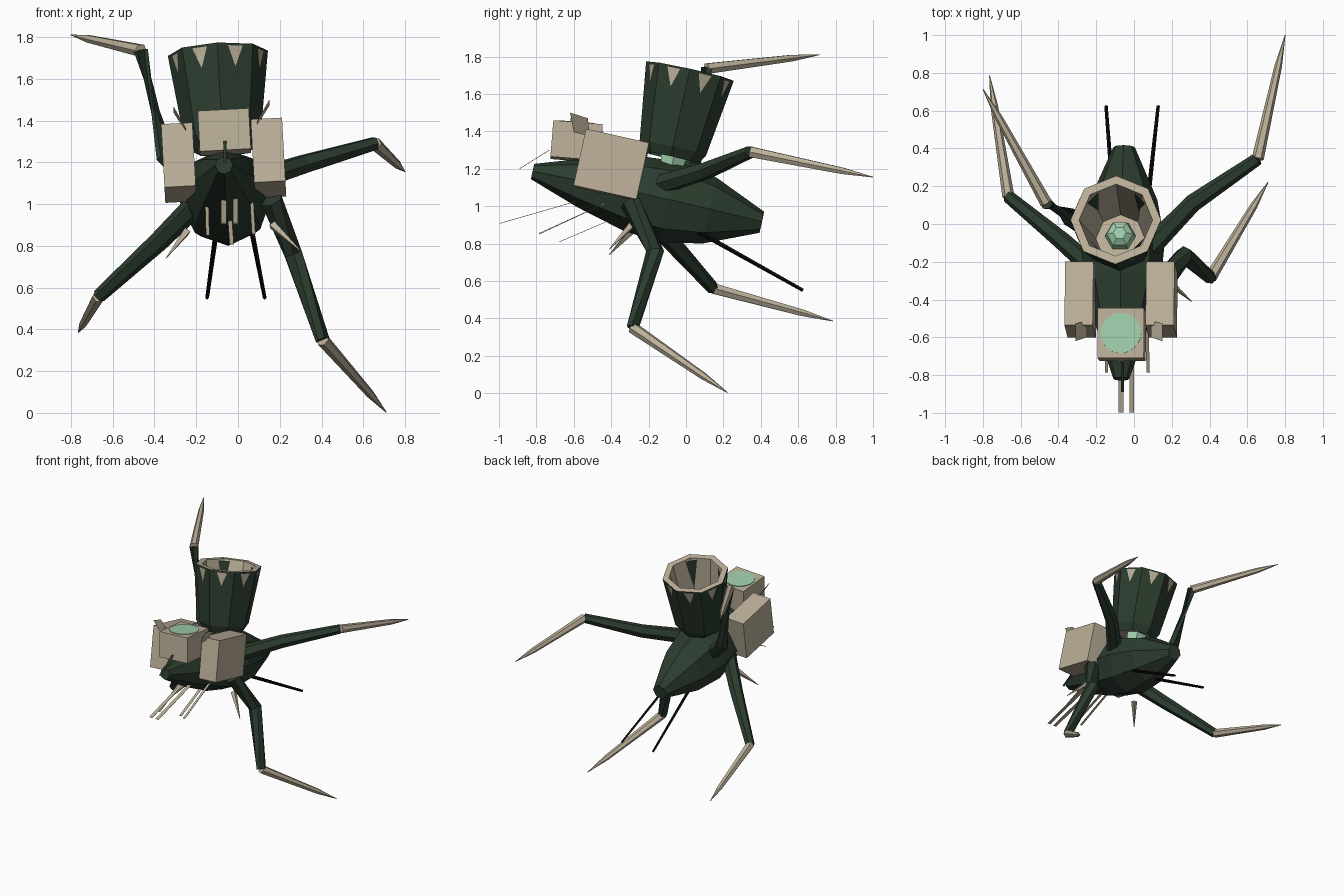
import bpy, bmesh, math
from mathutils import Vector, Matrix

if "Cube" in bpy.data.objects:
    bpy.data.objects.remove(bpy.data.objects["Cube"])


def mat(name, rgb):
    m = bpy.data.materials.new(name)
    m.diffuse_color = (*rgb, 1)
    m.use_nodes = True
    m.node_tree.nodes["Principled BSDF"].inputs["Base Color"].default_value = m.diffuse_color
    return m


GREEN = mat("dark_green", (0.025, 0.046, 0.028))
TAN = mat("tan", (0.50, 0.435, 0.32))
GLOW = mat("pale_green", (0.35, 0.62, 0.41))
BLACK = mat("black", (0.003, 0.003, 0.003))


def frame(loc, pitch, roll):
    return (Matrix.Translation(loc) @ Matrix.Rotation(math.radians(roll), 4, 'Y')
            @ Matrix.Rotation(math.radians(pitch), 4, 'X'))


HULL = frame((-0.06, -0.21, 1.05), -12.5, -3.1)   # nose-up body frame
HEAD = frame((-0.065, -0.585, 1.345), -4.6, -3.1)
WORLD = Matrix.Identity(4)


def mesh(name, verts, faces, material, m=WORLD, fix=True):
    me = bpy.data.meshes.new(name)
    me.from_pydata([m @ Vector(v) for v in verts], [], faces)
    if fix:
        bm = bmesh.new()
        bm.from_mesh(me)
        bmesh.ops.recalc_face_normals(bm, faces=bm.faces)
        bm.to_mesh(me)
        bm.free()
    me.materials.append(material)
    ob = bpy.data.objects.new(name, me)
    bpy.context.collection.objects.link(ob)
    return ob


def tube(name, pts, radii, n, material, m=WORLD, caps=True):
    """Faceted skin through rings of the given radii along a path."""
    pts = [Vector(p) for p in pts]
    verts, faces, k = [], [], len(pts)
    for i, (p, r) in enumerate(zip(pts, radii)):
        t = (pts[min(i + 1, k - 1)] - pts[max(i - 1, 0)]).normalized()
        ref = Vector((0, 0, 1)) if abs(t.z) < 0.95 else Vector((0, 1, 0))
        s = t.cross(ref).normalized()
        b = s.cross(t)
        for j in range(n):
            a = 2 * math.pi * j / n
            verts.append(p + (s * math.cos(a) + b * math.sin(a)) * r)
    for i in range(k - 1):
        for j in range(n):
            q = (j + 1) % n
            faces.append((i * n + j, i * n + q, (i + 1) * n + q, (i + 1) * n + j))
    if caps:
        faces += [tuple(range(n)), tuple(range((k - 1) * n, k * n))]
    return mesh(name, verts, faces, material, m)


def box(name, c, size, material, m):
    v = [(c[0] + sx * size[0] / 2, c[1] + sy * size[1] / 2, c[2] + sz * size[2] / 2)
         for sx in (-1, 1) for sy in (-1, 1) for sz in (-1, 1)]
    f = [(0, 1, 3, 2), (4, 6, 7, 5), (0, 4, 5, 1), (2, 3, 7, 6), (0, 2, 6, 4), (1, 5, 7, 3)]
    return mesh(name, v, f, material, m)


def ribbon(name, p, q, w, material):
    d, h = Vector((w / 2, 0, 0)), Vector((0, 0, 0.0015))
    p, q = Vector(p), Vector(q)
    v = [p - d - h, p + d - h, q + d - h, q - d - h, p - d + h, p + d + h, q + d + h, q - d + h]
    f = [(0, 1, 2, 3), (4, 5, 6, 7), (0, 1, 5, 4), (1, 2, 6, 5), (2, 3, 7, 6), (3, 0, 4, 7)]
    return mesh(name, v, f, material)


# Spindle body
tube("body", [(0, v, 0) for v in (-0.625, -0.35, -0.08, 0.12, 0.345, 0.63)],
     (0.042, 0.135, 0.205, 0.222, 0.18, 0.058), 8, GREEN, HULL)

# Side boxes
for s, side in ((-1, "left"), (1, "right")):
    box(side + "_box", (s * 0.215, -0.22, 0.115), (0.15, 0.345, 0.31), TAN, HULL)
    # leaning fin on the inner front of each box
    x = lambda d: -0.08 + s * d
    up = 0.015 * s
    mesh(side + "_fin", [(x(0.23), -0.62, 1.485 + up), (x(0.23), -0.525, 1.455 + up),
                         (x(0.17), -0.515, 1.36 + up), (x(0.17), -0.60, 1.38 + up)],
         [(0, 1, 2, 3)], TAN)
    # thin fang below the body
    tube(side + "_fang", [(-0.04 + s * 0.205, -0.29, 0.885 + up), (-0.02 + s * 0.325, -0.41, 0.755 + up)],
         (0.022, 0.002), 4, TAN)
    # trailing black rod
    tube(side + "_rod", [(-0.02 + s * 0.08, 0.0, 0.90), (-0.01 + s * 0.138, 0.625, 0.55)],
         (0.013, 0.009), 4, BLACK)

# Head box with pale disc on top
box("head_box", (0, 0, 0), (0.245, 0.265, 0.195), TAN, HEAD)
tube("head_disc", [(0, 0, 0.094), (0, 0, 0.102)], (0.107, 0.107), 32, GLOW, HEAD)

# Funnel: outer shell, rim and inner wall in the body frame
V0, TOP, N = 0.08, 0.707, 8
tube("funnel_shell", [(0, V0, w) for w in (0.232, 0.285, TOP)], (0.15, 0.182, 0.24),
     N, GREEN, HULL, caps=False)
profile = ((0.24, TOP), (0.195, TOP), (0.13, 0.25))
verts = [(r * math.cos(math.tau * j / N), V0 + r * math.sin(math.tau * j / N), w)
         for r, w in profile for j in range(N)]
faces = [(i * N + j, i * N + (j + 1) % N, (i + 1) * N + (j + 1) % N, (i + 1) * N + j)
         for i in range(2) for j in range(N)]
mesh("funnel_rim_and_lining", verts, faces + [tuple(range(2 * N, 3 * N))], TAN, HULL)

# Triangular marks around the outside of the funnel
for j in range(N):
    a = math.tau * (j + 0.5) / N
    out, tan = Vector((math.cos(a), math.sin(a), 0)), Vector((-math.sin(a), math.cos(a), 0))
    def at(w, t):
        r = (0.182 + (w - 0.285) / (TOP - 0.285) * 0.058) * math.cos(math.pi / N) + 0.004
        return out * r + tan * t + Vector((0, V0, w))
    mesh("funnel_mark", [at(0.695, -0.038), at(0.595, 0), at(0.695, 0.038)],
         [(0, 2, 1)], TAN, HULL, fix=False)

# Dark wedges on the inside of the funnel
for j in range(4):
    a = math.tau * (j + 0.5) / 4
    pol = lambda r, b, w: (r * math.cos(b), V0 + r * math.sin(b), w)
    mesh("lining_wedge", [pol(0.18, a - 0.24, 0.695), pol(0.18, a + 0.24, 0.695), pol(0.150, a, 0.46)],
         [(0, 1, 2)], GREEN, HULL, fix=False)

# Glowing core under the funnel
tube("core", [(0, V0 + 0.015, w) for w in (0.19, 0.25, 0.30, 0.325)],
     (0.07, 0.082, 0.07, 0.035), 6, GLOW, HULL)

# Four jointed arms: shoulder, elbow, wrist, tip
arms = {
    "upper_left_arm": ((-0.18, -0.06, 1.08), (-0.345, 0.04, 1.23), (-0.465, 0.11, 1.735), (-0.80, 0.715, 1.81)),
    "lower_left_arm": ((-0.20, -0.25, 1.00), (-0.38, -0.09, 0.82), (-0.665, 0.145, 0.56), (-0.765, 0.787, 0.385)),
    "lower_right_arm": ((0.16, -0.30, 1.02), (0.265, -0.165, 0.76), (0.405, -0.285, 0.35), (0.71, 0.222, 0.003)),
    "upper_right_arm": ((0.09, -0.12, 1.12), (0.31, 0.11, 1.19), (0.655, 0.345, 1.29), (0.80, 1.0, 1.155)),
}
for name, (sh, el, wr, tip) in arms.items():
    tube(name, (sh, el, wr), (0.055, 0.048, 0.034), 6, GREEN)
    w, t = Vector(wr), Vector(tip)
    tube(name + "_claw", (w, w.lerp(t, 0.75), t), (0.032, 0.02, 0.002), 6, TAN)

# Flat feelers under the nose, and a dark one on top of it
for p, q, wd in (((-0.068, -0.45, 1.065), (-0.068, -0.998, 0.907), 0.026),
                 ((-0.012, -0.45, 1.065), (-0.012, -0.998, 0.907), 0.026),
                 ((-0.15, -0.40, 1.03), (-0.145, -0.785, 0.85), 0.017),
                 ((0.065, -0.40, 1.03), (0.075, -0.785, 0.855), 0.017),
                 ((-0.042, -0.30, 0.97), (-0.03, -0.68, 0.808), 0.02)):
    ribbon("feeler", p, q, wd, TAN)
ribbon("nose_feeler", (-0.062, -0.73, 1.30), (-0.062, -0.89, 1.20), 0.016, GREEN)
